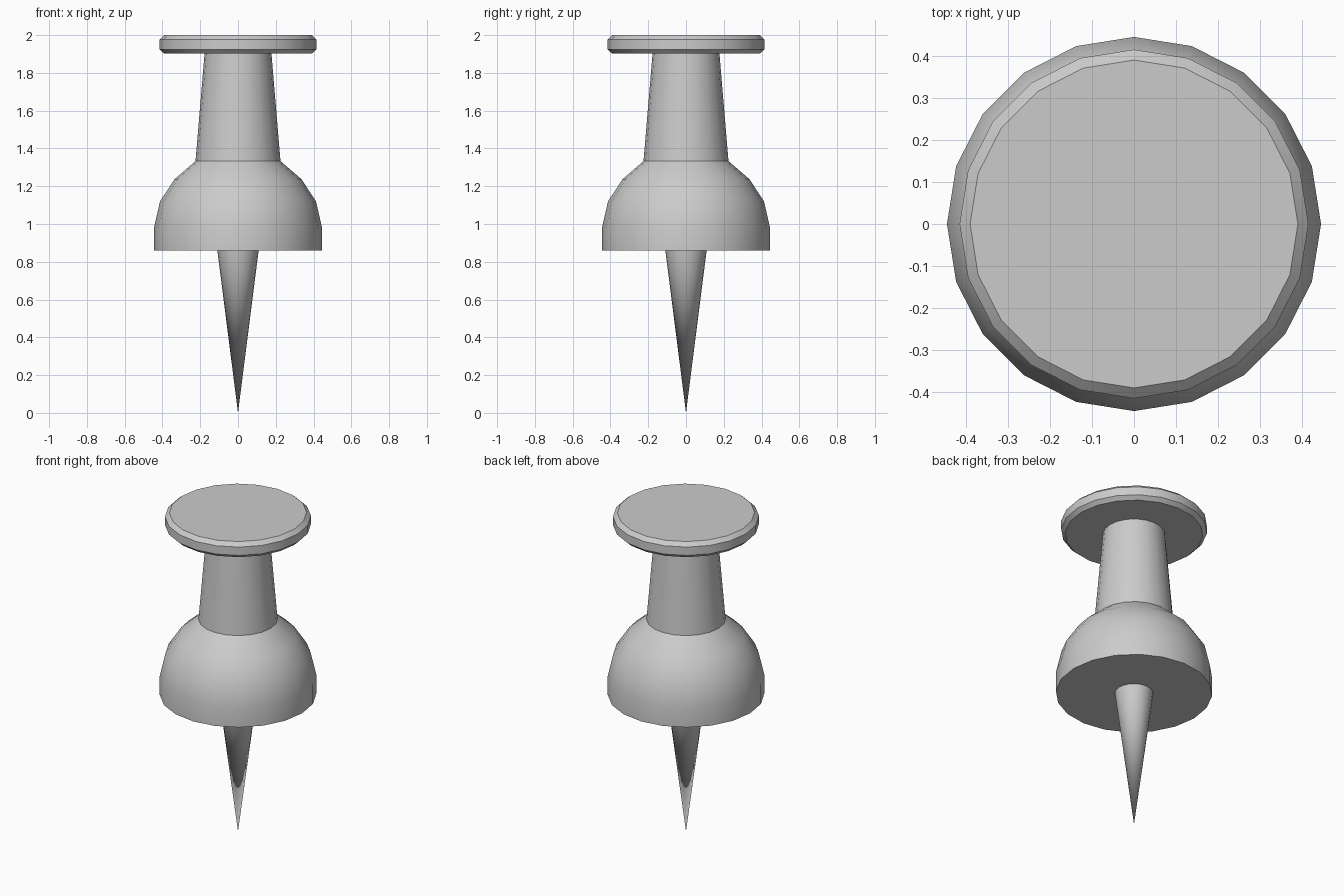
import bpy, math

if "Cube" in bpy.data.objects:
    bpy.data.objects.remove(bpy.data.objects["Cube"])

SIDES = 20


def lathe(name, profile):
    """Closed solid of revolution from (radius, z) points, bottom to top."""
    verts, rings = [], []
    for r, z in profile:
        start = len(verts)
        n = SIDES if r > 0 else 1
        for i in range(n):
            a = 2 * math.pi * i / SIDES
            verts.append((r * math.cos(a), r * math.sin(a), z))
        rings.append(list(range(start, start + n)))
    faces = []
    for lo, hi in zip(rings, rings[1:]):
        for i in range(SIDES):
            j = (i + 1) % SIDES
            if len(lo) == 1:
                faces.append((lo[0], hi[j], hi[i]))
            else:
                faces.append((lo[i], lo[j], hi[j], hi[i]))
    if len(rings[0]) > 1:
        faces.append(rings[0][::-1])
    faces.append(rings[-1])
    mesh = bpy.data.meshes.new(name)
    mesh.from_pydata(verts, [], faces)
    obj = bpy.data.objects.new(name, mesh)
    bpy.context.collection.objects.link(obj)
    bpy.ops.object.select_all(action='DESELECT')
    obj.select_set(True)
    bpy.context.view_layer.objects.active = obj
    bpy.ops.object.shade_smooth_by_angle(angle=math.radians(30))
    return obj


# Plastic handle: domed collar, tapered grip and bevelled cap in one skin
lathe("handle", [
    (0.445, 0.86), (0.445, 0.98), (0.413, 1.12), (0.336, 1.237), (0.225, 1.333),
    (0.177, 1.903),
    (0.392, 1.903), (0.415, 1.925), (0.415, 1.977), (0.39, 2.0),
])

# Metal point, seated just inside the collar
lathe("pin", [(0.0, 0.0), (0.11, 0.865)])
